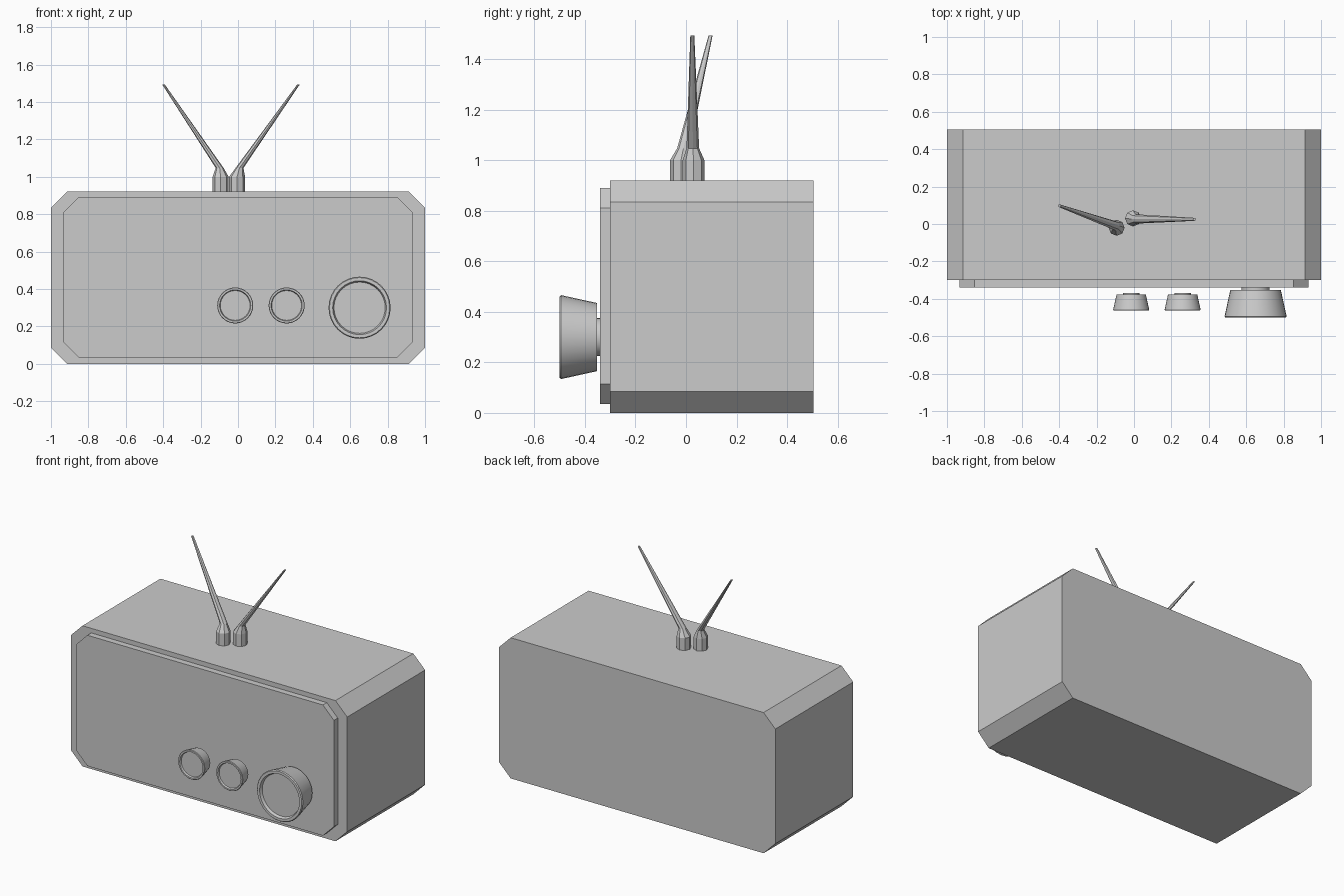
import bpy
import bmesh
from math import cos, sin, pi, radians

if "Cube" in bpy.data.objects:
    bpy.data.objects.remove(bpy.data.objects["Cube"])


def make_object(name, bm, smooth=False):
    bmesh.ops.recalc_face_normals(bm, faces=bm.faces)
    mesh = bpy.data.meshes.new(name)
    bm.to_mesh(mesh)
    bm.free()
    obj = bpy.data.objects.new(name, mesh)
    bpy.context.collection.objects.link(obj)
    if smooth:
        bpy.ops.object.select_all(action='DESELECT')
        obj.select_set(True)
        bpy.context.view_layer.objects.active = obj
        bpy.ops.object.shade_smooth_by_angle(angle=radians(30))
    return obj


def loft(name, rings, smooth=False):
    """Skin a list of equal-sized point rings and cap both ends."""
    bm = bmesh.new()
    loops = [[bm.verts.new(p) for p in ring] for ring in rings]
    n = len(loops[0])
    for a, b in zip(loops, loops[1:]):
        for i in range(n):
            j = (i + 1) % n
            bm.faces.new((a[i], a[j], b[j], b[i]))
    bm.faces.new(loops[0])
    bm.faces.new(loops[-1])
    return make_object(name, bm, smooth)


def chamfered_box(name, x0, x1, y0, y1, z0, z1, c):
    outline = [(x0 + c, z0), (x1 - c, z0), (x1, z0 + c), (x1, z1 - c),
               (x1 - c, z1), (x0 + c, z1), (x0, z1 - c), (x0, z0 + c)]
    return loft(name, [[(x, y, z) for x, z in outline] for y in (y0, y1)])


def knob(name, x, z, front, scale):
    # (radius, distance behind the front rim): shaft, flared side, rim, dish
    profile = [(0.075, 0.16), (0.075, 0.147), (0.135, 0.147), (0.166, 0.006),
               (0.161, 0.0), (0.144, 0.0), (0.137, 0.018)]
    n = 32
    rings = [[(x + r * scale * cos(2 * pi * i / n), front + d * scale,
               z + r * scale * sin(2 * pi * i / n)) for i in range(n)]
             for r, d in profile]
    return loft(name, rings, smooth=True)


def antenna(name, sections):
    # each section: centre x, y, z and radii in x and y
    n = 8
    rings = [[(x + rx * cos(2 * pi * i / n), y + ry * sin(2 * pi * i / n), z)
              for i in range(n)] for x, y, z, rx, ry in sections]
    return loft(name, rings)


# Cabinet and raised front panel
chamfered_box("cabinet", -1, 1, -0.30, 0.505, 0, 0.92, 0.085)
chamfered_box("front_panel", -0.932, 0.932, -0.34, -0.30, 0.035, 0.89, 0.08)

# Tuning knob and two small knobs
knob("large_knob", 0.65, 0.30, -0.50, 1.0)
for i, kx in enumerate((-0.015, 0.26)):
    knob(f"small_knob_{i + 1}", kx, 0.312, -0.462, 0.58)

# Antennas: upright socket, neck, tapered rod
antenna("left_antenna", [(-0.093, -0.02, 0.92, 0.043, 0.043),
                         (-0.093, -0.02, 1.00, 0.043, 0.043),
                         (-0.098, -0.010, 1.047, 0.021, 0.025),
                         (-0.398, 0.097, 1.493, 0.007, 0.008)])
antenna("right_antenna", [(-0.005, 0.03, 0.92, 0.043, 0.043),
                          (-0.005, 0.03, 1.00, 0.043, 0.043),
                          (0.008, 0.027, 1.047, 0.021, 0.025),
                          (0.323, 0.025, 1.493, 0.007, 0.008)])
